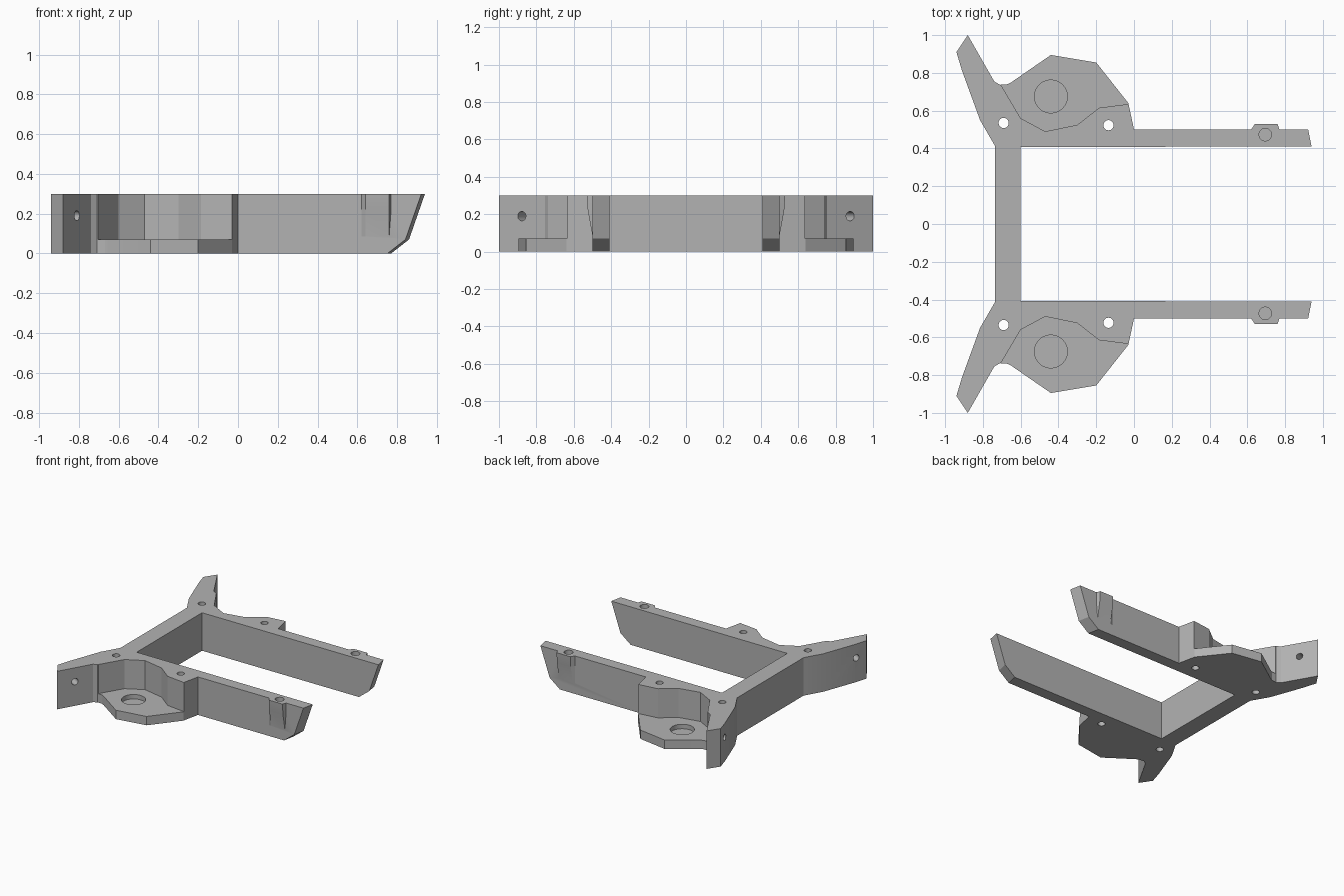
import bpy, bmesh
from math import cos, sin, pi
from mathutils import Vector

cube = bpy.data.objects.get("Cube")
if cube:
    bpy.data.objects.remove(cube, do_unlink=True)

HEIGHT, LEDGE = 0.30, 0.07

grey = bpy.data.materials.new("plain grey")
grey.use_nodes = True
colour = (0.45, 0.45, 0.45, 1)
grey.diffuse_color = colour
grey.node_tree.nodes["Principled BSDF"].inputs["Base Color"].default_value = colour


def loft(bm, rings):
    """Closed solid through matching rings of points."""
    loops = [[bm.verts.new(p) for p in ring] for ring in rings]
    n = len(loops[0])
    for a, b in zip(loops, loops[1:]):
        for i in range(n):
            j = (i + 1) % n
            bm.faces.new((a[i], a[j], b[j], b[i]))
    bm.faces.new(loops[0][::-1])
    bm.faces.new(loops[-1])


def prism(bm, outline, z0, z1):
    loft(bm, [[(x, y, z) for x, y in outline] for z in (z0, z1)])


def circle(x, y, r, n=32):
    return [(x + r * cos(2 * pi * i / n), y + r * sin(2 * pi * i / n)) for i in range(n)]


def flip(outline, side):
    return [(x, y * side) for x, y in outline]


def finish(bm, name):
    bmesh.ops.recalc_face_normals(bm, faces=bm.faces)
    mesh = bpy.data.meshes.new(name)
    bm.to_mesh(mesh)
    bm.free()
    mesh.materials.append(grey)
    obj = bpy.data.objects.new(name, mesh)
    bpy.context.collection.objects.link(obj)
    return obj


def boolean(target, tool, operation):
    mod = target.modifiers.new(tool.name, "BOOLEAN")
    mod.object, mod.operation, mod.solver = tool, operation, "EXACT"
    bpy.context.view_layer.objects.active = target
    bpy.ops.object.modifier_apply(modifier=mod.name)
    bpy.data.objects.remove(tool, do_unlink=True)


# Frame: half outline (arm, bearing plate, wing, back wall) mirrored in y
half = [(-0.60, 0.408), (0.98, 0.41), (0.98, 0.50), (0, 0.50), (-0.03, 0.64),
        (-0.20, 0.855), (-0.44, 0.895), (-0.65, 0.75), (-0.67, 0.74), (-0.71, 0.737),
        (-0.74, 0.755), (-0.88, 1.0), (-0.94, 0.91), (-0.91, 0.81), (-0.815, 0.55),
        (-0.737, 0.415)]
bm = bmesh.new()
prism(bm, half + flip(half, -1)[::-1], 0, HEIGHT)
frame = finish(bm, "frame")

# Tapered bosses on the outside of the arms
bm = bmesh.new()
for side in (1, -1):
    rings = []
    for z, y in ((0.07, 0.497), (0.22, 0.525), (HEIGHT, 0.53)):
        ring = [(0.62, 0.45), (0.62, min(y, 0.50)), (0.64, y), (0.76, y),
                (0.77, min(y, 0.50)), (0.77, 0.45)]
        rings.append([(px, py, z) for px, py in flip(ring, side)])
    loft(bm, rings)
boolean(frame, finish(bm, "arm_bosses"), "UNION")

# Recesses above the plates, and slanted arm ends
recess = [(-0.705, 0.737), (-0.60, 0.56), (-0.47, 0.49), (-0.30, 0.525), (-0.185, 0.615),
          (-0.03, 0.635), (0.05, 0.645), (-0.05, 1.05), (-0.65, 1.05)]
arm_end = [(0.68, -0.07), (0.86, 0.07), (0.975, 0.40), (1.2, 0.40), (1.2, -0.07)]
bm = bmesh.new()
for side in (1, -1):
    prism(bm, flip(recess, side), LEDGE, 0.4)
    loft(bm, [[(x - 0.2 * (y - 0.41), y * side, z) for x, z in arm_end] for y in (0.35, 0.56)])
boolean(frame, finish(bm, "recess_cutters"), "DIFFERENCE")

# Screw holes, bearing pockets and cross holes in the wings
bm = bmesh.new()
axis = Vector((0.87, 0.49, 0))
for side in (1, -1):
    for x, y, r, z0 in ((-0.69, 0.535, 0.027, -0.1), (-0.135, 0.523, 0.027, -0.1),
                        (0.695, 0.473, 0.033, 0.2)):
        prism(bm, flip(circle(x, y, r), side), z0, 0.4)
    prism(bm, flip(circle(-0.44, 0.675, 0.087, 48), side), 0.035, 0.2)
    across = Vector((-axis.y, axis.x, 0))
    rings = []
    for d in (-0.2, 0.1):
        centre = Vector((-0.81, 0.878, 0.19)) + axis * d
        ring = [centre + across * u + Vector((0, 0, v)) for u, v in circle(0, 0, 0.025)]
        rings.append([(p.x, p.y * side, p.z) for p in ring])
    loft(bm, rings)
boolean(frame, finish(bm, "hole_cutters"), "DIFFERENCE")

# Smooth only the round holes
bpy.ops.object.select_all(action="DESELECT")
frame.select_set(True)
bpy.context.view_layer.objects.active = frame
bpy.ops.object.shade_smooth_by_angle(angle=0.26)
